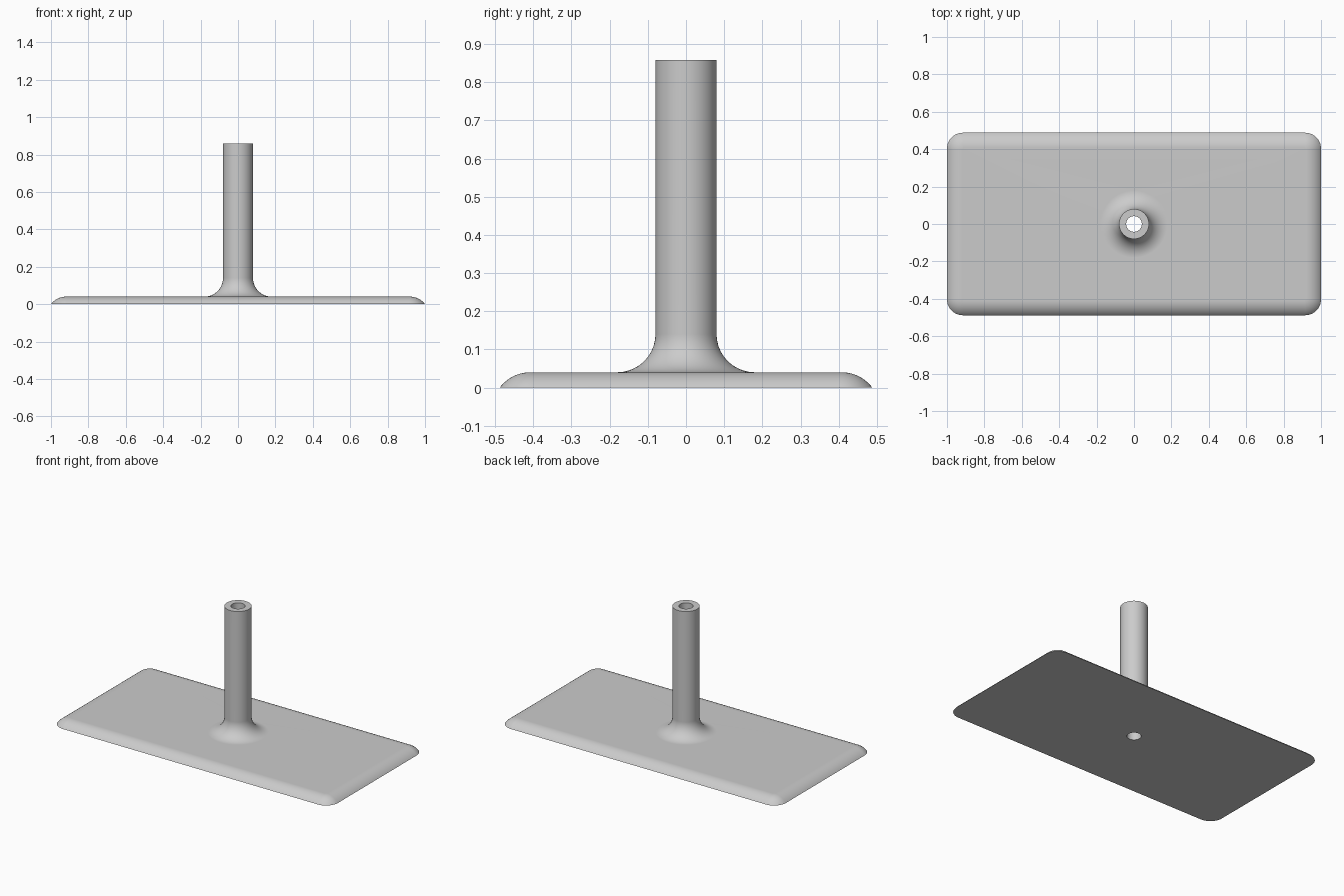
import bpy, bmesh
from math import sin, cos, pi, asin

cube = bpy.data.objects.get("Cube")
if cube:
    bpy.data.objects.remove(cube, do_unlink=True)

HALF_X, HALF_Y, THICK = 1.0, 0.488, 0.04
CORNER, EDGE_R = 0.085, 0.1
POST_R, BORE_R, POST_TOP, FILLET = 0.08, 0.042, 0.858, 0.1
SIDES, CORNER_STEPS, ARC_STEPS = 64, 10, 10

mat = bpy.data.materials.new("light grey")
mat.use_nodes = True
grey = (0.6, 0.6, 0.6, 1)
mat.diffuse_color = grey
mat.node_tree.nodes["Principled BSDF"].inputs["Base Color"].default_value = grey

bm = bmesh.new()


def ring(points, z):
    """Closed loop of vertices with its edges."""
    verts = [bm.verts.new((x, y, z)) for x, y in points]
    edges = [bm.edges.new((verts[i - 1], verts[i])) for i in range(len(verts))]
    return verts, edges


def circle(r):
    return [(r * cos(2 * pi * i / SIDES), r * sin(2 * pi * i / SIDES)) for i in range(SIDES)]


def rounded_rect(inset):
    pts = []
    for q, (sx, sy) in enumerate(((1, 1), (-1, 1), (-1, -1), (1, -1))):
        for i in range(CORNER_STEPS + 1):
            a = (q + i / CORNER_STEPS) * pi / 2
            r = CORNER - inset
            pts.append((sx * (HALF_X - CORNER) + r * cos(a),
                        sy * (HALF_Y - CORNER) + r * sin(a)))
    return pts


def skin(rings):
    """Quads between successive rings."""
    for (a, _), (b, _) in zip(rings, rings[1:]):
        for i in range(len(a)):
            bm.faces.new((a[i - 1], a[i], b[i], b[i - 1]))


# Plate rim: an arc that meets the top face tangentially
sweep = asin((EDGE_R ** 2 - (EDGE_R - THICK) ** 2) ** 0.5 / EDGE_R)
reach = EDGE_R * sin(sweep)
rim = []
for i in range(ARC_STEPS + 1):
    a = sweep * (1 - i / ARC_STEPS)
    z = THICK - EDGE_R * (1 - cos(a))
    rim.append(ring(rounded_rect(reach - EDGE_R * sin(a)), z))
skin(rim)

# Post: flared foot, shaft, top face and bore down to the underside
post = []
for i in range(ARC_STEPS + 1):
    a = pi / 2 * i / ARC_STEPS
    post.append(ring(circle(POST_R + FILLET * (1 - sin(a))), THICK + FILLET * (1 - cos(a))))
post += [ring(circle(POST_R), POST_TOP), ring(circle(BORE_R), POST_TOP), ring(circle(BORE_R), 0)]
skin(post)

# Flat top and underside of the plate, open around the post and bore
for outer, inner in ((rim[-1], post[0]), (rim[0], post[-1])):
    bmesh.ops.triangle_fill(bm, edges=outer[1] + inner[1], use_beauty=True)

bmesh.ops.recalc_face_normals(bm, faces=bm.faces)
mesh = bpy.data.meshes.new("base_plate_with_post")
bm.to_mesh(mesh)
bm.free()
mesh.materials.append(mat)
stand = bpy.data.objects.new("base_plate_with_post", mesh)
bpy.context.collection.objects.link(stand)

# Smooth shading with crisp rims and flat faces
bpy.ops.object.select_all(action='DESELECT')
stand.select_set(True)
bpy.context.view_layer.objects.active = stand
bpy.ops.object.shade_smooth_by_angle(angle=pi / 6)
weighted = stand.modifiers.new("weighted_normals", 'WEIGHTED_NORMAL')
weighted.keep_sharp = True
